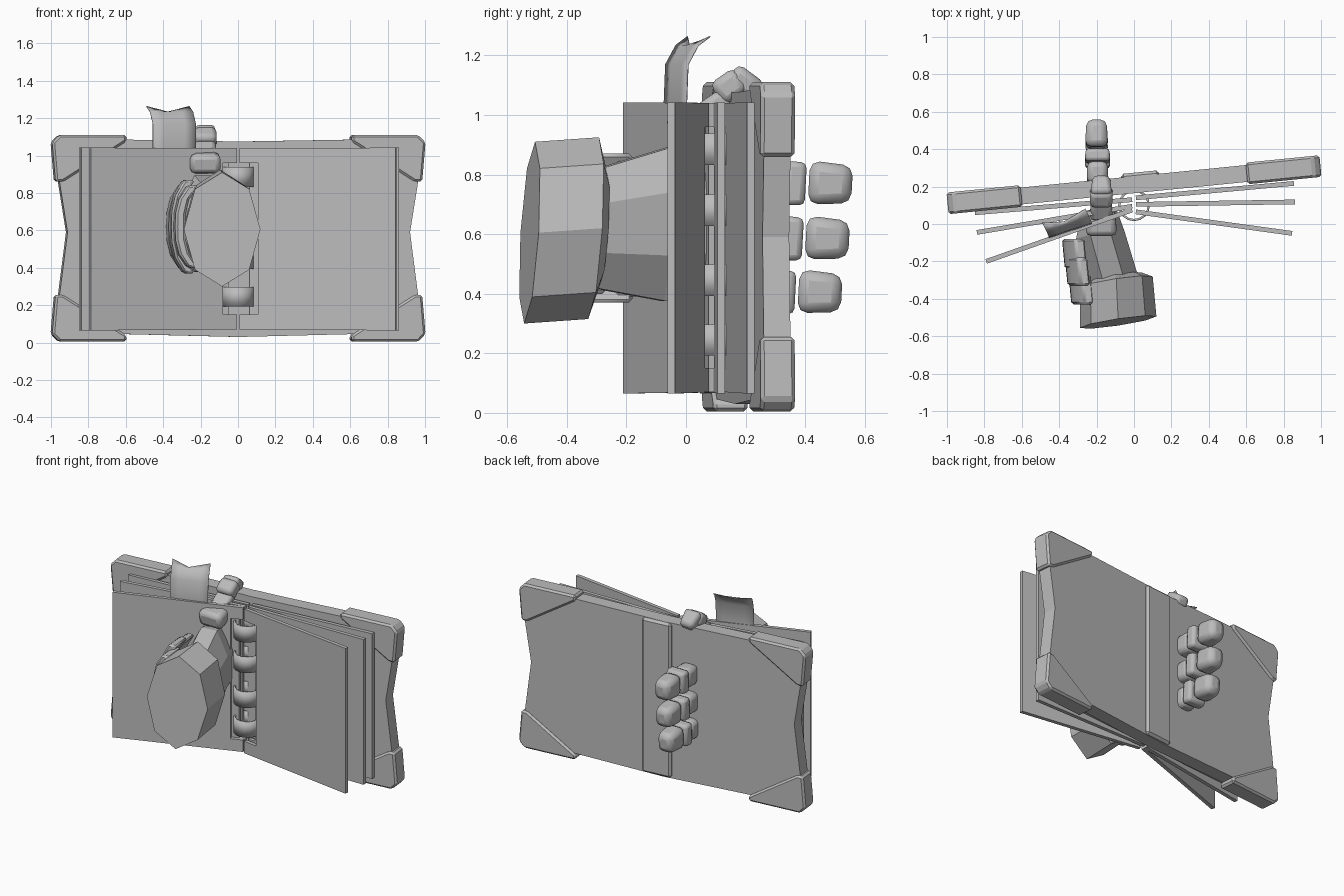
import bpy, bmesh, math
from mathutils import Matrix, Vector

if "Cube" in bpy.data.objects:
    bpy.data.objects.remove(bpy.data.objects["Cube"])

grey = bpy.data.materials.new("plain grey")
grey.use_nodes = True
grey.diffuse_color = (0.5, 0.5, 0.5, 1)
grey.node_tree.nodes["Principled BSDF"].inputs["Base Color"].default_value = (0.5, 0.5, 0.5, 1)


def finish(name, bm, matrix=Matrix()):
    bmesh.ops.recalc_face_normals(bm, faces=bm.faces)
    mesh = bpy.data.meshes.new(name)
    bm.to_mesh(mesh)
    bm.free()
    mesh.transform(matrix)
    mesh.materials.append(grey)
    ob = bpy.data.objects.new(name, mesh)
    bpy.context.collection.objects.link(ob)
    return ob


def bevel(ob, width, segments=1):
    mod = ob.modifiers.new("Bevel", "BEVEL")
    mod.width, mod.segments = width, segments
    mod.limit_method = "ANGLE"
    return ob


def smooth(ob, angle):
    bpy.ops.object.select_all(action="DESELECT")
    bpy.context.view_layer.objects.active = ob
    ob.select_set(True)
    bpy.ops.object.shade_smooth_by_angle(angle=math.radians(angle))


def slab(name, outline, y0, y1, matrix=Matrix()):
    """Extrude an x-z outline between two depths."""
    bm = bmesh.new()
    face = bm.faces.new([bm.verts.new((x, y0, z)) for x, z in outline])
    out = bmesh.ops.extrude_face_region(bm, geom=[face])
    moved = [v for v in out["geom"] if isinstance(v, bmesh.types.BMVert)]
    bmesh.ops.translate(bm, verts=moved, vec=(0, y1 - y0, 0))
    return finish(name, bm, matrix)


def loft(name, sections):
    """Skin a list of vertex rings and cap both ends."""
    bm = bmesh.new()
    rings = [[bm.verts.new(p) for p in ring] for ring in sections]
    n = len(rings[0])
    for a, b in zip(rings, rings[1:]):
        for i in range(n):
            bm.faces.new((a[i], a[(i + 1) % n], b[(i + 1) % n], b[i]))
    bm.faces.new(rings[0])
    bm.faces.new(rings[-1])
    return finish(name, bm)


# Cover board with pinched sides, turned slightly
turn = Matrix.Translation((0, 0.21, 0)) @ Matrix.Rotation(math.atan(0.1), 4, "Z")
right_half = [(0, 0.03), (0.6, 0.045), (0.96, 0.04), (0.965, 0.24), (0.92, 0.59),
              (0.965, 0.87), (0.96, 1.08), (0.6, 1.085), (0, 1.075)]
left_half = [(-x, z) for x, z in reversed(right_half[1:-1])]
slab("cover", right_half + left_half, -0.045, 0.045, turn)

# Raised spine panel on the back
bevel(slab("spine", [(-0.065, 0.035), (0.14, 0.035), (0.14, 1.075), (-0.065, 1.075)],
           0, 0.064, turn), 0.015)

# Four corner guards, mirrored
guard = [(0.605, 1.11), (0.605, 1.075), (0.945, 0.86), (0.985, 0.86), (1.003, 1.07), (0.965, 1.11)]
for side in (1, -1):
    for up in (1, -1):
        pts = [(side * x, z if up > 0 else 1.115 - z) for x, z in guard]
        name = ("left" if side > 0 else "right") + ("_upper" if up > 0 else "_lower") + "_corner_guard"
        bevel(slab(name, pts, -0.058, 0.058, turn), 0.012)

# Stiff pages fanned out from the binding, each notched for the rings
pages = [("right_front_page", (-0.01, 0.075), (-0.79, -0.2), 0.08),
         ("right_middle_page", (-0.01, 0.095), (-0.84, -0.045), 0.04),
         ("right_back_page", (-0.01, 0.13), (-0.85, 0.06), 0.04),
         ("left_front_page", (0.01, 0.065), (0.845, -0.05), 0.1),
         ("left_middle_page", (0.01, 0.105), (0.86, 0.118), 0.05),
         ("left_back_page", (0.01, 0.14), (0.855, 0.217), 0.05)]
for name, start, end, notch in pages:
    d = Vector(end) - Vector(start)
    m = Matrix.Translation((*start, 0)) @ Matrix.Rotation(math.atan2(d.y, d.x), 4, "Z")
    w = d.length
    slab(name, [(0, 0.07), (w, 0.065), (w, 1.042), (0, 1.04), (0, 0.96),
                (notch, 0.96), (notch, 0.15), (0, 0.15)], -0.0125, 0.0125, m)

# Binder rings
for i, z in enumerate((0.245, 0.445, 0.68, 0.885)):
    bm = bmesh.new()
    bmesh.ops.create_cone(bm, cap_ends=False, segments=16, radius1=0.085, radius2=0.085, depth=0.105,
                          matrix=Matrix.Translation((0, 0.1, z)))
    ring = finish(f"binder_ring_{i + 1}", bm)
    ring.modifiers.new("Thickness", "SOLIDIFY").thickness = 0.012
    smooth(ring, 40)

# Ribbon bookmark with a swallow tail curling backwards
bm = bmesh.new()
rows = []
for z, back, lean in ((0.5, 0, 0), (1.04, 0, 0), (1.17, 0.005, 0), (1.235, 0.04, -0.015), (1.265, 0.08, -0.035)):
    row = []
    for k in range(5):
        t = k / 4
        dip = 0.03 * (1 - abs(2 * t - 1)) if z > 1.25 else 0
        row.append(bm.verts.new((-0.455 + 0.23 * t + lean, -0.075 + 0.075 * t + back - dip, z - dip)))
    rows.append(row)
for a, b in zip(rows, rows[1:]):
    for k in range(4):
        bm.faces.new((a[k], a[k + 1], b[k + 1], b[k]))
ribbon = finish("ribbon_bookmark", bm)
ribbon.modifiers.new("Thickness", "SOLIDIFY").thickness = 0.004
smooth(ribbon, 40)


# Gauntlet cuff and hand, both eight sided
def ring(y, cx, cz, rx, rz, start=0, tilt_x=0.15, tilt_z=0.06):
    pts = []
    for i in range(8):
        a = math.radians(45 * i + start)
        x, z = rx * math.cos(a), rz * math.sin(a)
        pts.append((cx + x, y + tilt_x * x + tilt_z * z, cz + z))
    return pts


loft("gauntlet_cuff", [ring(-0.525, -0.085, 0.605, 0.205, 0.305),
                       ring(-0.31, -0.095, 0.62, 0.195, 0.305),
                       ring(-0.28, -0.1, 0.62, 0.14, 0.2)])
loft("hand", [ring(-0.31, -0.11, 0.62, 0.145, 0.215, 22.5),
              ring(-0.065, -0.18, 0.635, 0.14, 0.28, 22.5),
              ring(0.07, -0.19, 0.635, 0.1, 0.26, 22.5)])

# Overlapping curved plates on the outer side of the hand
for j, (y0, y1, half, out) in enumerate(((-0.43, -0.27, 0.22, 0), (-0.33, -0.18, 0.25, 0.02),
                                         (-0.24, -0.08, 0.23, 0.035))):
    sections = []
    for k in range(7):
        t = k / 3 - 1
        x = -0.335 - out + 0.07 * abs(t) ** 3
        z = 0.62 + half * t
        sections.append([(x, y0, z), (x - 0.015, y1, z), (x + 0.04, y1, z), (x + 0.055, y0, z)])
    smooth(bevel(loft(f"hand_plate_{j + 1}", sections), 0.012), 30)


# Finger segments as tapered, rounded blocks
def segment(name, centre, size, taper=0.9, pitch=0):
    bm = bmesh.new()
    bmesh.ops.create_cube(bm, size=1)
    for v in bm.verts:
        k = taper if v.co.y > 0 else 1
        v.co = Vector((v.co.x * size[0] * k, v.co.y * size[1], v.co.z * size[2] * k))
    m = Matrix.Translation(centre) @ Matrix.Rotation(math.radians(pitch), 4, "X")
    smooth(bevel(finish(name, bm, m), min(size) * 0.27, 2), 35)


for label, z, shift in (("upper", 0.77, 0.01), ("middle", 0.585, 0), ("lower", 0.405, -0.025)):
    segment(f"{label}_finger_base", (-0.195, 0.265 + shift, z), (0.11, 0.12, 0.13), 1)
    segment(f"{label}_finger_knuckle", (-0.195, 0.358 + shift, z), (0.135, 0.068, 0.15), 0.95, -3)
    segment(f"{label}_finger_tip", (-0.2, 0.475 + shift, z), (0.125, 0.145, 0.148), 0.85, -3)

# Thumb hooked over the top edge
segment("thumb_base", (-0.175, 0.01, 0.965), (0.17, 0.14, 0.11), 0.85, 12)
segment("thumb_middle", (-0.175, 0.085, 1.02), (0.12, 0.13, 0.08), 0.95, 35)
segment("thumb_knuckle", (-0.175, 0.145, 1.095), (0.12, 0.1, 0.09), 1, 35)
segment("thumb_tip", (-0.175, 0.2, 1.105), (0.115, 0.115, 0.09), 0.8, -32)
